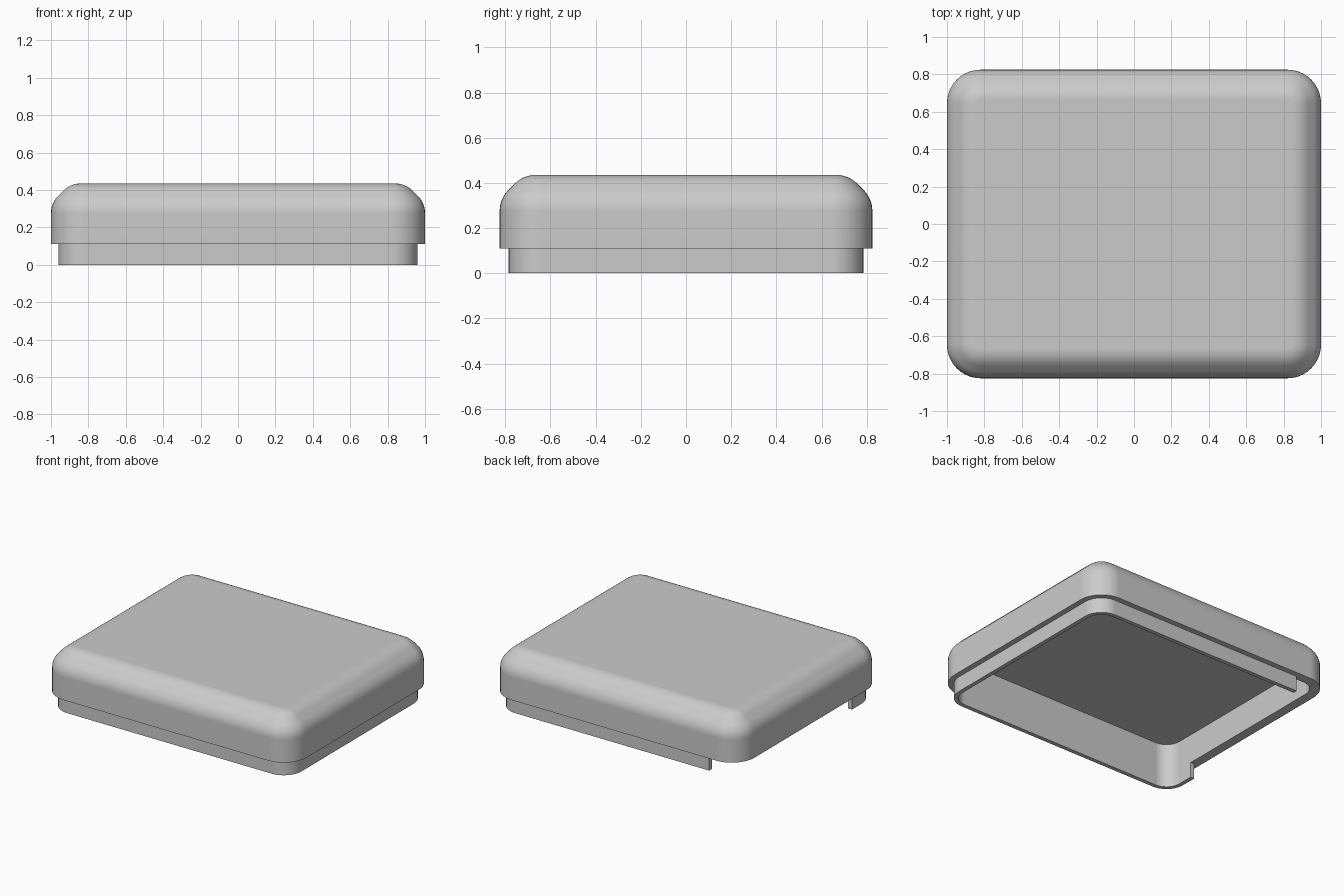
import bpy, bmesh
from math import sin, cos, radians

cube = bpy.data.objects.get("Cube")
if cube:
    bpy.data.objects.remove(cube, do_unlink=True)

HALF_X, HALF_Y, RADIUS = 1.0, 0.825, 0.18
TOP, LEDGE, CEILING = 0.435, 0.11, 0.32
LIP_OUT, LIP_IN = 0.04, 0.07
SEGS = 10

grey = bpy.data.materials.new("light_grey")
grey.use_nodes = True
colour = (0.6, 0.6, 0.6, 1)
grey.diffuse_color = colour
grey.node_tree.nodes["Principled BSDF"].inputs["Base Color"].default_value = colour


def corner(sx, sy, start, inset):
    """Arc of one plan corner, counter-clockwise from the start angle."""
    r = RADIUS - inset
    cx, cy = sx * (HALF_X - RADIUS), sy * (HALF_Y - RADIUS)
    angles = [radians(start + 90 * i / SEGS) for i in range(SEGS + 1)]
    return [(cx + r * cos(a), cy + r * sin(a)) for a in angles]


CORNERS = [(-1, -1, 180), (1, -1, 270), (1, 1, 0), (-1, 1, 90)]


def bridge(bm, rows, closed_rows):
    """Join successive rows of vertices with quads."""
    for a, b in zip(rows, rows[1:]):
        n = len(a)
        for i in range(n if closed_rows else n - 1):
            j = (i + 1) % n
            bm.faces.new((a[i], a[j], b[j], b[i]))


def finish(bm, name):
    bmesh.ops.recalc_face_normals(bm, faces=bm.faces)
    mesh = bpy.data.meshes.new(name)
    bm.to_mesh(mesh)
    bm.free()
    mesh.materials.append(grey)
    obj = bpy.data.objects.new(name, mesh)
    bpy.context.collection.objects.link(obj)
    bpy.ops.object.select_all(action='DESELECT')
    obj.select_set(True)
    bpy.context.view_layer.objects.active = obj
    bpy.ops.object.shade_smooth_by_angle(angle=radians(30))
    weighted = obj.modifiers.new("weighted_normals", 'WEIGHTED_NORMAL')
    weighted.keep_sharp = True
    return obj


# Cover: inner wall, rim, outer wall, then a chamfer with both edges rounded
chamfer, fillet = 0.105, 0.13
tangent = fillet * sin(radians(22.5)) / cos(radians(22.5))
profile = [(LIP_IN, CEILING), (LIP_IN, LEDGE), (0, LEDGE)]
for i in range(7):
    t = radians(45 * i / 6)
    profile.append((fillet * (1 - cos(t)),
                    TOP - chamfer - tangent + fillet * sin(t)))
for i in range(7):
    t = radians(45 + 45 * i / 6)
    profile.append((chamfer + tangent - fillet * cos(t),
                    TOP - fillet + fillet * sin(t)))

bm = bmesh.new()
rings = []
for inset, z in profile:
    loop = [p for c in CORNERS for p in corner(*c, inset)]
    rings.append([bm.verts.new((x, y, z)) for x, y in loop])
bridge(bm, rings, True)
bm.faces.new(rings[0])
bm.faces.new(rings[-1])
finish(bm, "cover")


# Lip: thin wall below the cover, open around the back corner at -x
def lip_path(inset):
    path = [(-HALF_X + inset, -0.53)]
    for c in CORNERS[:3]:
        path += corner(*c, inset)
    return path + [(-0.736, HALF_Y - inset)]


bm = bmesh.new()
sections = []
for outer, inner in zip(lip_path(LIP_OUT), lip_path(LIP_IN)):
    sections.append([bm.verts.new((*p, z)) for p, z in
                     ((outer, 0), (outer, LEDGE), (inner, LEDGE), (inner, 0))])
bridge(bm, sections, True)
bm.faces.new(sections[0])
bm.faces.new(sections[-1])
finish(bm, "locating_lip")
